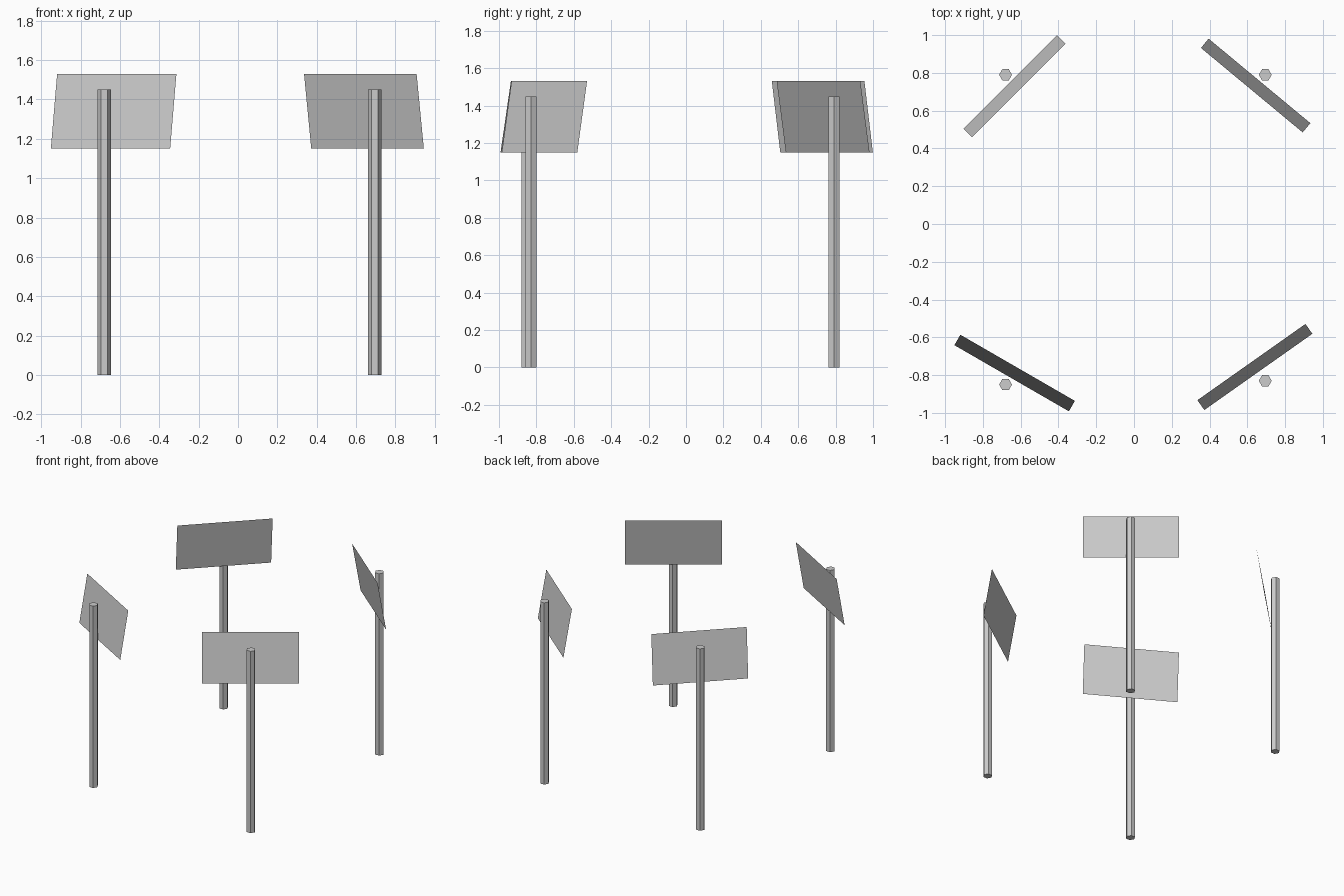
import bpy
from math import radians

if "Cube" in bpy.data.objects:
    bpy.data.objects.remove(bpy.data.objects["Cube"])

POST_HEIGHT, POST_RADIUS = 1.45, 0.034
PANEL_WIDTH, PANEL_HEIGHT, PANEL_Z = 0.70, 0.386, 1.34
LEAN = 9.5  # each panel tips its top edge inward


def post(name, x, y):
    # six-sided pole, corners pointing along x
    bpy.ops.mesh.primitive_cylinder_add(
        vertices=6, radius=POST_RADIUS, depth=POST_HEIGHT,
        location=(x, y, POST_HEIGHT / 2), rotation=(0, 0, radians(30)))
    bpy.context.object.name = name


def panel(name, x, y, heading):
    # single-sheet board, outer face turned towards its post
    bpy.ops.mesh.primitive_plane_add(
        size=1, location=(x, y, PANEL_Z),
        rotation=(radians(90 - LEAN), 0, radians(heading)))
    board = bpy.context.object
    board.name = name
    board.scale = (PANEL_WIDTH, PANEL_HEIGHT, 1)
    bpy.ops.object.transform_apply(location=False, rotation=False, scale=True)


# corner: post position, panel centre, panel heading in degrees
corners = {
    "front_left": ((-0.68, -0.85), (-0.632, -0.789), -30),
    "front_right": ((0.695, -0.83), (0.640, -0.757), 35.2),
    "back_right": ((0.695, 0.79), (0.644, 0.733), 140.3),
    "back_left": ((-0.68, 0.79), (-0.632, 0.729), 225),
}
for corner, (post_xy, panel_xy, heading) in corners.items():
    post(corner + "_post", *post_xy)
    panel(corner + "_panel", *panel_xy, heading)
